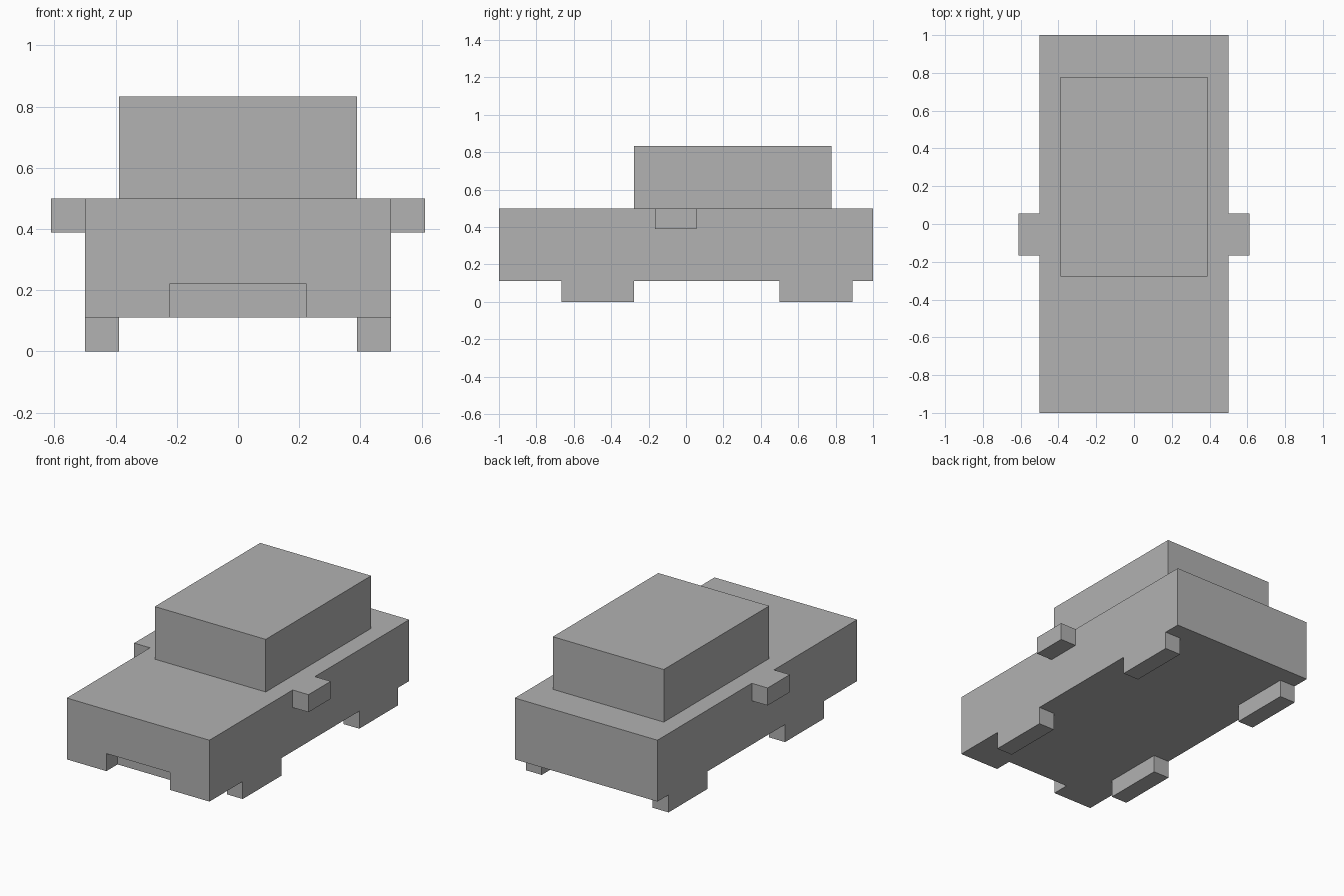
import bpy

if "Cube" in bpy.data.objects:
    bpy.data.objects.remove(bpy.data.objects["Cube"], do_unlink=True)

U = 1 / 18  # the model sits on a regular block grid

grey = bpy.data.materials.new("plain_grey")
grey.use_nodes = True
colour = (0.445, 0.445, 0.445, 1)
grey.diffuse_color = colour
for node in grey.node_tree.nodes:
    if node.type == "BSDF_PRINCIPLED":
        node.inputs["Base Color"].default_value = colour


def box(name, low, high):
    """Box between two corners given in grid units."""
    bpy.ops.mesh.primitive_cube_add(size=1)
    ob = bpy.context.object
    ob.name = ob.data.name = name
    for v in ob.data.vertices:
        v.co = [U * (a if c < 0 else b) for c, a, b in zip(v.co, low, high)]
    ob.data.materials.append(grey)
    return ob


# Body with a shallow notch cut under the front
body = box("body", (-9, -18, 2), (9, 18, 9))
cutter = box("notch_cutter", (-4, -20, 0), (4, -16, 4))
cutter.hide_render = True
notch = body.modifiers.new("front_notch", "BOOLEAN")
notch.operation = "DIFFERENCE"
notch.solver = "EXACT"
notch.object = cutter
bpy.context.view_layer.objects.active = body
bpy.ops.object.modifier_apply(modifier=notch.name)
bpy.data.objects.remove(cutter, do_unlink=True)

# Cabin
box("cabin", (-7, -5, 9), (7, 14, 15))

# Wheels and wing mirrors on both sides
for side, inner, outer in (("left", 1, 1), ("right", -1, -1)):
    def paired(name, x0, x1, y0, y1, z0, z1):
        xs = sorted((inner * x0, outer * x1))
        box(f"{side}_{name}", (xs[0], y0, z0), (xs[1], y1, z1))

    paired("front_wheel", 7, 9, -12, -5, 0, 2)
    paired("back_wheel", 7, 9, 9, 16, 0, 2)
    paired("mirror", 9, 11, -3, 1, 7, 9)
